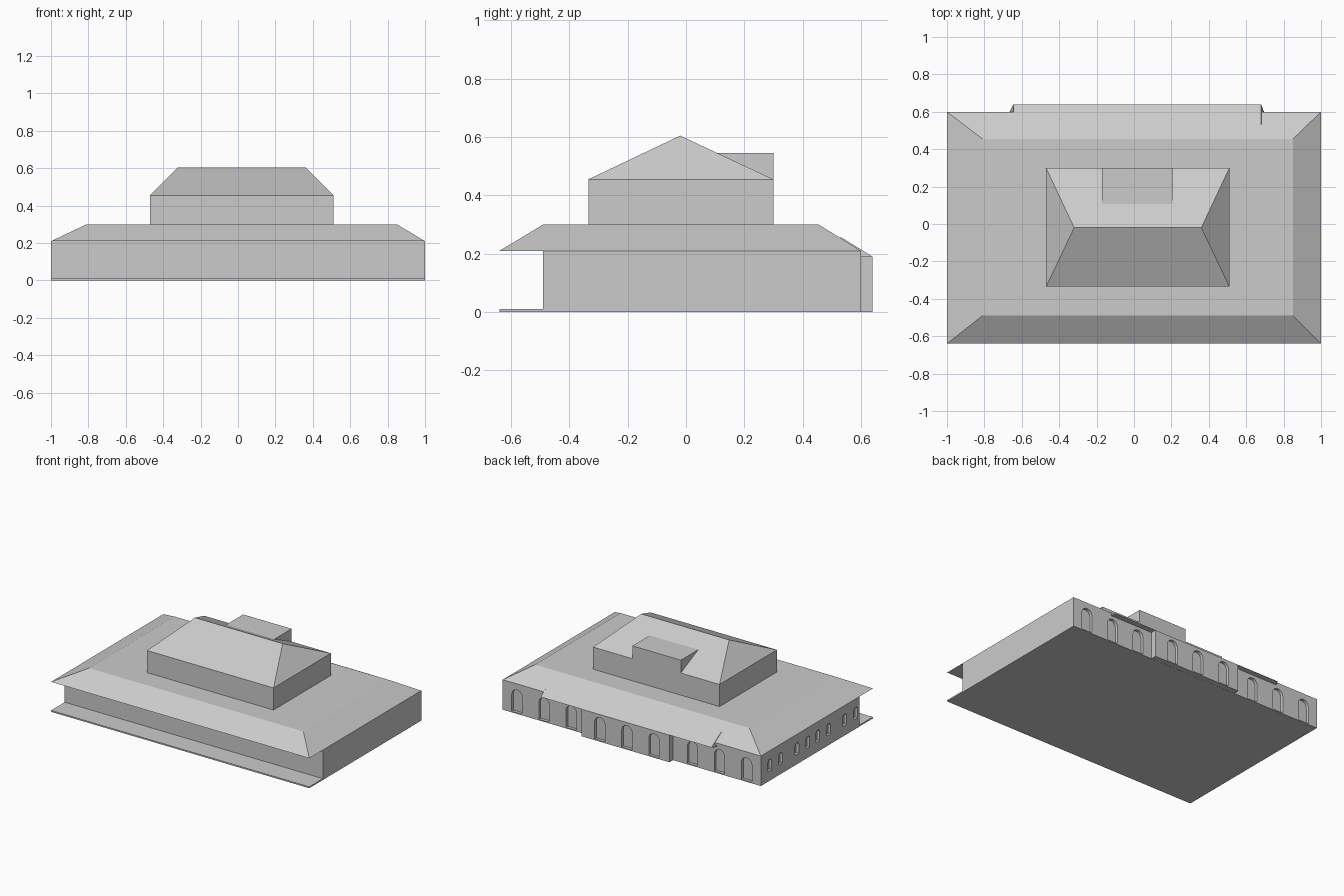
import bpy
import bmesh
import math

cube = bpy.data.objects.get("Cube")
if cube:
    bpy.data.objects.remove(cube, do_unlink=True)

stone = bpy.data.materials.new("plain grey")
stone.use_nodes = True
GREY = (0.6, 0.6, 0.6, 1)
stone.diffuse_color = GREY
stone.node_tree.nodes["Principled BSDF"].inputs["Base Color"].default_value = GREY


def loft(name, low, high):
    """Solid between two rings with the same number of points."""
    bm = bmesh.new()
    a = [bm.verts.new(p) for p in low]
    b = [bm.verts.new(p) for p in high]
    n = len(a)
    bm.faces.new(a[::-1])
    bm.faces.new(b)
    for i in range(n):
        j = (i + 1) % n
        bm.faces.new((a[i], a[j], b[j], b[i]))
    bmesh.ops.remove_doubles(bm, verts=bm.verts, dist=0.0001)
    bmesh.ops.recalc_face_normals(bm, faces=bm.faces)
    mesh = bpy.data.meshes.new(name)
    bm.to_mesh(mesh)
    bm.free()
    mesh.materials.append(stone)
    obj = bpy.data.objects.new(name, mesh)
    bpy.context.collection.objects.link(obj)
    return obj


def rect(x0, x1, y0, y1, z):
    return [(x0, y0, z), (x1, y0, z), (x1, y1, z), (x0, y1, z)]


def box(name, x0, x1, y0, y1, z0, z1):
    return loft(name, rect(x0, x1, y0, y1, z0), rect(x0, x1, y0, y1, z1))


def arch(width, z0, z1):
    """Outline of a round-headed opening as (offset, height) points."""
    r = width / 2
    head = [(r * math.cos(math.pi * i / 10), z1 - r + r * math.sin(math.pi * i / 10))
            for i in range(11)]
    return [(-r, z0), (r, z0)] + head


def recess(target, outline, centre, surface, side=False, depth=0.02):
    """Cut a shallow arched niche into a wall facing +y, or -x if side."""
    rings = []
    for d in (-depth, 0.02):
        if side:
            rings.append([(surface - d, centre + u, z) for u, z in outline])
        else:
            rings.append([(centre + u, surface + d, z) for u, z in outline])
    cutter = loft("niche_cutter", *rings)
    cutter.hide_render = True
    mod = target.modifiers.new("niche", "BOOLEAN")
    mod.operation = "DIFFERENCE"
    mod.solver = "EXACT"
    mod.object = cutter
    cutters.append(cutter)


cutters = []

# Ground floor, front terrace and central rear bay
body = box("ground_floor", -1, 1, -0.49, 0.60, 0, 0.21)
box("front_terrace", -1, 1, -0.64, -0.49, 0, 0.01)
bay = box("rear_bay", -0.32, 0.36, 0.601, 0.64, 0, 0.19)

# Arched niches along the rear and small ones on the right side
tall = arch(0.08, 0.008, 0.168)
small = arch(0.04, 0.07, 0.15)
for x in (0.47, 0.68, 0.89):
    recess(body, tall, x, 0.60)
    recess(body, tall, -x, 0.60)
for x in (-0.2, 0.01, 0.22):
    recess(bay, tall, x, 0.64)
for y in (0.50, 0.38, 0.20, 0.08, -0.03, -0.15, -0.33, -0.45):
    recess(body, small, y, -1, side=True)

# Apply the cuts and remove the cutters
bpy.context.view_layer.update()
for obj in (body, bay):
    graph = bpy.context.evaluated_depsgraph_get()
    mesh = bpy.data.meshes.new_from_object(obj.evaluated_get(graph))
    obj.modifiers.clear()
    obj.data = mesh
for c in cutters:
    bpy.data.objects.remove(c, do_unlink=True)

# Low hipped roof with a flat top
loft("lower_roof", rect(-1, 1, -0.64, 0.60, 0.21),
     rect(-0.81, 0.85, -0.49, 0.455, 0.30))

# Raised eave over the rear bay
loft("rear_eave",
     [(-0.665, 0.60, 0.19), (0.695, 0.60, 0.19), (0.68, 0.64, 0.19), (-0.645, 0.64, 0.19)],
     [(-0.645, 0.53, 0.20), (0.68, 0.53, 0.20), (0.68, 0.53, 0.258), (-0.645, 0.53, 0.258)])

# Upper floor with hipped roof and rear dormer
box("upper_floor", -0.47, 0.51, -0.335, 0.30, 0.30, 0.455)
loft("upper_roof", rect(-0.47, 0.51, -0.335, 0.30, 0.455),
     rect(-0.32, 0.36, -0.02, -0.02, 0.605))
box("rear_dormer", -0.17, 0.205, 0.10, 0.30, 0.455, 0.545)
